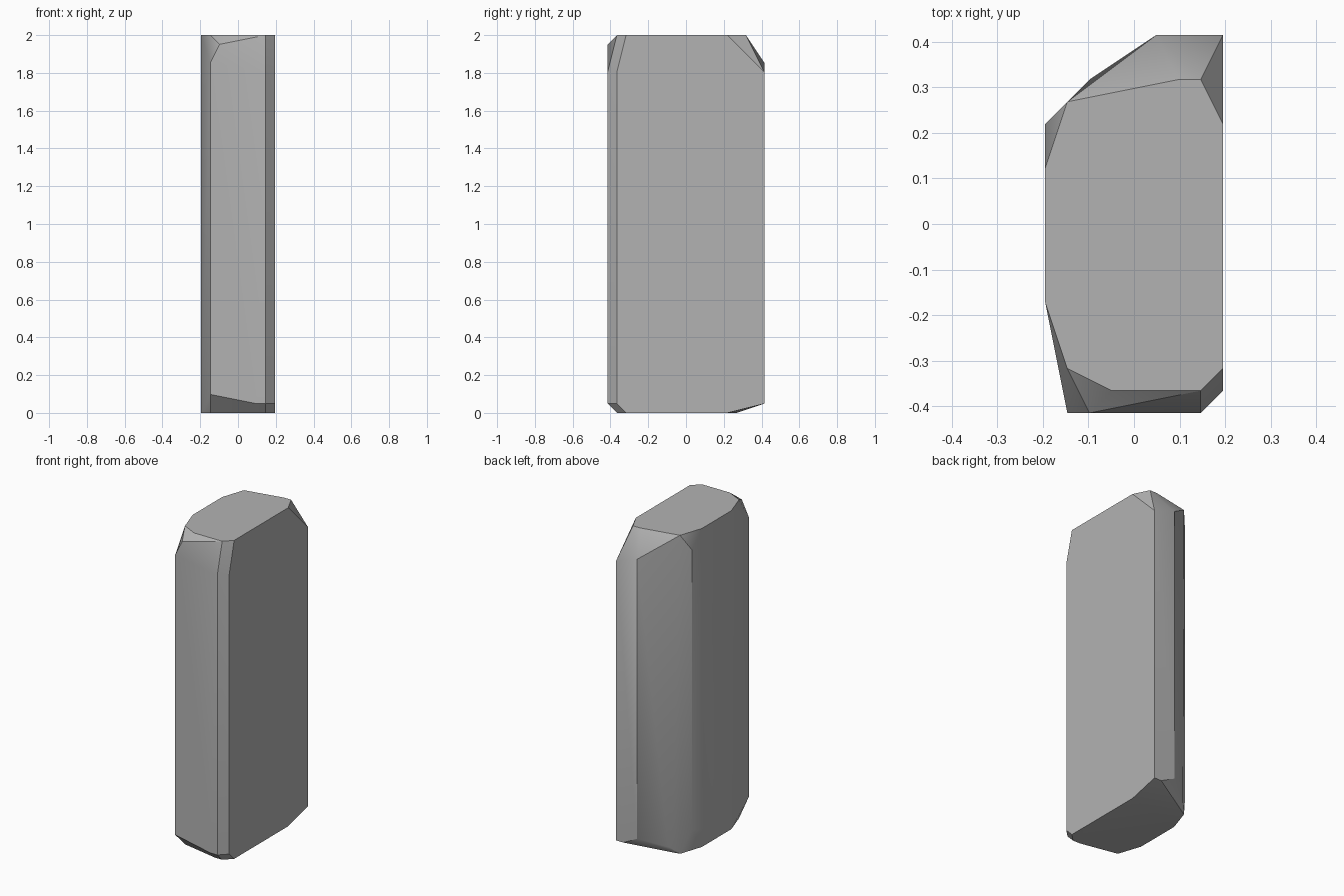
import bpy
import bmesh
import math

default_cube = bpy.data.objects.get("Cube")
if default_cube:
    bpy.data.objects.remove(default_cube, do_unlink=True)

# The slab sits on a regular lattice, with its height counted in steps
HEIGHT = 41
DEPTH = 17
STEP = 2 / HEIGHT

# Flat outlines of the crown and the underside
crown = [(-3, 14), (2, 15), (3, 15), (4, 13), (4, 2),
         (3, 1), (-1, 1), (-3, 2), (-4, 5), (-4, 11)]
underside = [(4, 13), (-3, 14), (-4, 11), (-4, 5),
             (-3, 2), (2, 1), (3, 1), (4, 2)]

# Corners of the upright walls, where the chipped edges begin
shoulder = [(4, 17, 37), (1, 17, 38), (-4, 13, 39), (-3, 0, 38),
            (-2, 0, 40), (3, 0, 37), (4, 1, 37)]
foot = [(4, 17, 1), (3, 17, 1), (1, 17, 2), (-2, 15, 1), (-4, 13, 3),
        (-3, 0, 2), (2, 0, 1), (3, 0, 1), (4, 1, 1)]


def at_level(outline, level):
    """Lift a flat outline to one height."""
    return [(x, y, level) for x, y in outline]


def make_material(name, colour):
    material = bpy.data.materials.new(name)
    material.use_nodes = True
    material.diffuse_color = colour
    shader = next(node for node in material.node_tree.nodes
                  if node.type == 'BSDF_PRINCIPLED')
    shader.inputs["Base Color"].default_value = colour
    shader.inputs["Roughness"].default_value = 0.9
    return material


def make_convex_stone(name, corners, material):
    """Wrap the corners in a chipped convex block with merged flat faces."""
    bm = bmesh.new()
    for x, y, z in corners:
        bm.verts.new((x * STEP, (y - DEPTH / 2) * STEP, z * STEP))
    hull = bmesh.ops.convex_hull(bm, input=bm.verts[:])
    inner = {item for item in hull["geom_interior"] + hull["geom_unused"]
             if isinstance(item, bmesh.types.BMVert)}
    bmesh.ops.delete(bm, geom=list(inner), context='VERTS')
    bmesh.ops.dissolve_limit(bm, angle_limit=math.radians(0.5),
                             verts=bm.verts[:], edges=bm.edges[:])
    bmesh.ops.recalc_face_normals(bm, faces=bm.faces[:])
    mesh = bpy.data.meshes.new(name)
    bm.to_mesh(mesh)
    bm.free()
    mesh.materials.append(material)
    stone = bpy.data.objects.new(name, mesh)
    bpy.context.collection.objects.link(stone)
    return stone


# Chipped standing slab
grey = make_material("stone grey", (0.45, 0.45, 0.45, 1))
corners = (at_level(crown, HEIGHT) + shoulder + foot
           + at_level(underside, 0))
slab = make_convex_stone("stone_slab", corners, grey)

# Soften the shallow facets, keep the chips crisp
bpy.ops.object.select_all(action='DESELECT')
slab.select_set(True)
bpy.context.view_layer.objects.active = slab
bpy.ops.object.shade_smooth_by_angle(angle=math.radians(30))
